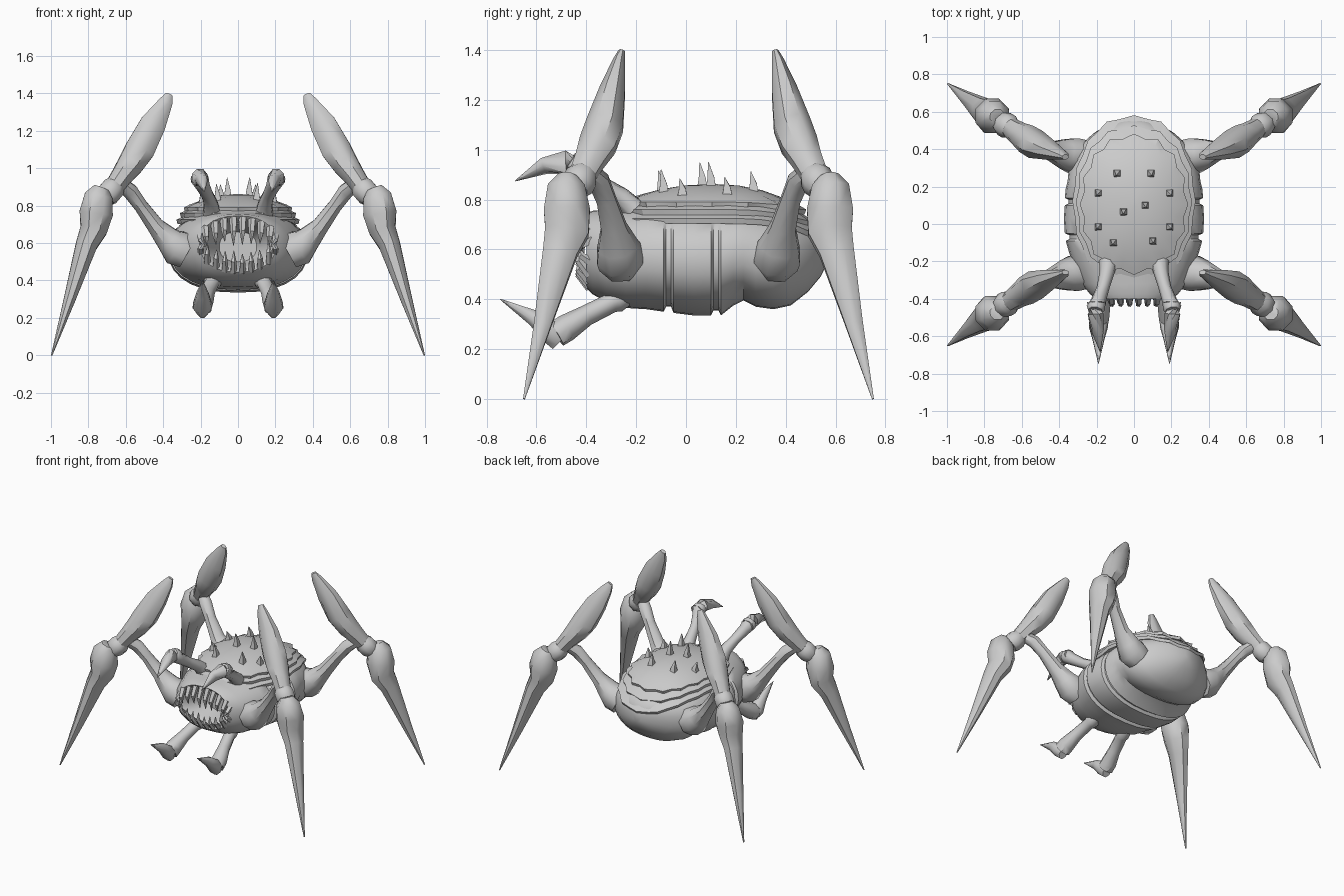
import bpy, bmesh, math, random
from mathutils import Vector

random.seed(4)
MID = 0.05  # leg pairs mirror front to back about this y
grey = bpy.data.materials.new("chitin grey")
grey.diffuse_color = (0.6, 0.6, 0.6, 1)


def finish(name, bm, angle=35):
    bmesh.ops.recalc_face_normals(bm, faces=bm.faces)
    me = bpy.data.meshes.new(name)
    bm.to_mesh(me)
    bm.free()
    me.materials.append(grey)
    me.shade_smooth()
    me.set_sharp_from_angle(angle=math.radians(angle))
    ob = bpy.data.objects.new(name, me)
    bpy.context.collection.objects.link(ob)
    return ob


def loft(bm, rings):
    rows = [[bm.verts.new(p) for p in r] for r in rings]
    n = len(rows[0])
    for a, b in zip(rows, rows[1:]):
        for i in range(n):
            j = (i + 1) % n
            bm.faces.new((a[i], a[j], b[j], b[i]))
    bm.faces.new(rows[0])
    bm.faces.new(rows[-1])


def limb(bm, pts, n=8, sx=1, flip=False):
    """Tapered tube through (x, y, z, radius[, depth radius]) stations."""
    c = [Vector(p[:3]) for p in pts]
    rings = []
    for i, p in enumerate(pts):
        t = (c[min(i + 1, len(c) - 1)] - c[max(i - 1, 0)]).normalized()
        u = t.cross(Vector((0, 1, 0.03))).normalized()
        v = u.cross(t)
        ring = []
        for k in range(n):
            a = math.tau * (k + 0.5) / n
            q = c[i] + u * p[3] * math.cos(a) + v * p[-1] * math.sin(a)
            ring.append((sx * q.x, 2 * MID - q.y if flip else q.y, q.z))
        rings.append(ring)
    loft(bm, rings)


# Body: rings along y (y, half width, bottom, top); the first rings line the mouth
SECTIONS = [(-0.22, 0.10, 0.50, 0.66), (-0.33, 0.16, 0.48, 0.71), (-0.385, 0.185, 0.465, 0.725),
            (-0.40, 0.205, 0.445, 0.745), (-0.375, 0.235, 0.42, 0.755), (-0.32, 0.28, 0.39, 0.76),
            (-0.24, 0.315, 0.365, 0.77), (-0.16, 0.345, 0.36, 0.78), (-0.09, 0.365, 0.35, 0.78),
            (-0.08, 0.345, 0.37, 0.78), (-0.06, 0.345, 0.37, 0.78), (-0.05, 0.37, 0.345, 0.78),
            (0.03, 0.375, 0.335, 0.78), (0.10, 0.37, 0.335, 0.78), (0.11, 0.35, 0.355, 0.78),
            (0.13, 0.35, 0.355, 0.78), (0.14, 0.37, 0.335, 0.78), (0.19, 0.365, 0.375, 0.78),
            (0.23, 0.355, 0.395, 0.78), (0.28, 0.35, 0.37, 0.77), (0.35, 0.335, 0.36, 0.76),
            (0.42, 0.29, 0.375, 0.74), (0.49, 0.21, 0.43, 0.72), (0.54, 0.12, 0.49, 0.68),
            (0.57, 0.03, 0.55, 0.62)]
bm = bmesh.new()
rings = []
for y, w, lo, hi in SECTIONS:
    ring = []
    for k in range(28):
        a = math.tau * k / 28
        ca, sa = math.cos(a), math.sin(a)
        ring.append((w * math.copysign(abs(ca) ** 0.85, ca), y,
                     (lo + hi) / 2 + (hi - lo) / 2 * math.copysign(abs(sa) ** 0.9, sa)))
    rings.append(ring)
loft(bm, rings)
finish("body", bm, 40)


# Carapace: overlapping domes with jagged rims
def dome_z(s, t, rim, top, drop):
    return rim + (top - rim) * (1 - s ** 2.2) - drop * max(0, t) ** 3


def shell(name, y0, y1, w, rim, top, drop, jag, n=32):
    yc, hl = (y0 + y1) / 2, (y1 - y0) / 2
    bm = bmesh.new()
    rings = []
    for s, dz in ((0.04, 0), (0.3, 0), (0.55, 0), (0.75, 0), (0.9, 0), (1, 0), (0.98, -0.025), (0.85, -0.03)):
        ring = []
        for k in range(n):
            a = math.tau * k / n + math.pi / 2
            r = s * (1 + (jag if k % 2 == 0 else -jag) * (s > 0.85))
            ca, sa = math.cos(a), math.sin(a)
            x = w * r * math.copysign(abs(ca) ** 0.85, ca)
            z = dome_z(s, s * sa, rim, top, drop) + dz
            ring.append((x, yc + hl * r * sa, z))
        rings.append(ring)
    loft(bm, rings)
    finish(name, bm, 30)


shell("lower_shell", -0.33, 0.575, 0.325, 0.725, 0.80, 0.09, 0.015)
shell("middle_shell", -0.29, 0.52, 0.305, 0.76, 0.83, 0.06, 0.02)
shell("upper_shell", -0.26, 0.47, 0.28, 0.79, 0.862, 0.03, 0.035)

# Back spikes: small four-sided cones
bm = bmesh.new()
for x, y, h in ((-0.09, 0.27, 0.07), (0.09, 0.27, 0.07), (-0.19, 0.165, 0.06), (0.19, 0.165, 0.06),
                (-0.055, 0.065, 0.09), (0.06, 0.10, 0.09), (-0.19, -0.015, 0.06), (0.19, -0.015, 0.06),
                (-0.11, -0.10, 0.085), (0.10, -0.09, 0.085)):
    s = math.hypot(x / 0.28, (y - 0.105) / 0.365)
    z = dome_z(s, 0, 0.79, 0.862, 0)
    limb(bm, [(x, y, z - 0.02, 0.03), (x, y, z + h * 0.3, 0.02), (x * 1.05, y - 0.01, z + h, 0.002)], 4)
finish("back_spikes", bm)

# Teeth: curved fangs along both lips, plus corner fangs
bm = bmesh.new()
for i in range(8):
    f = (i - 3.5) / 3.5
    up = 0.715 - 0.05 * f * f
    lo = 0.465 + 0.05 * f * f
    h = random.uniform(0.10, 0.13) * (1 - 0.25 * f * f)
    limb(bm, [(0.175 * f, -0.385, up + 0.02, 0.022), (0.17 * f, -0.42, up - h * 0.4, 0.017),
              (0.165 * f, -0.41, up - h, 0.002)], 5)
    h = random.uniform(0.07, 0.10)
    limb(bm, [(0.165 * f, -0.385, lo - 0.02, 0.02), (0.165 * f, -0.43, lo + h * 0.4, 0.015),
              (0.16 * f, -0.425, lo + h, 0.002)], 5)
for sx in (1, -1):
    for z, d in ((0.64, -0.06), (0.55, 0.06)):
        limb(bm, [(0.20, -0.375, z, 0.022), (0.20, -0.42, z + d * 0.4, 0.015), (0.175, -0.43, z + d, 0.002)], 5, sx)
finish("teeth", bm)

# Legs: hip, raised blade segment, collar and pointed shin, four times
HIP = [(0.27, -0.265, 0.545, 0.09, 0.09), (0.325, -0.265, 0.575, 0.105, 0.1), (0.37, -0.275, 0.615, 0.075, 0.085),
       (0.44, -0.29, 0.69, 0.05, 0.055), (0.52, -0.32, 0.80, 0.04, 0.042), (0.575, -0.35, 0.875, 0.045, 0.045),
       (0.62, -0.385, 0.91, 0.04, 0.04)]
BLADE = [(0.367, -0.258, 1.395, 0.02, 0.014), (0.385, -0.268, 1.355, 0.04, 0.026), (0.455, -0.295, 1.235, 0.075, 0.055),
         (0.525, -0.325, 1.10, 0.085, 0.08), (0.575, -0.355, 1.02, 0.075, 0.08), (0.62, -0.385, 0.96, 0.062, 0.065),
         (0.69, -0.435, 0.86, 0.05, 0.05)]
COLLAR = [(0.655, -0.405, 0.91, 0.055), (0.67, -0.42, 0.89, 0.068), (0.695, -0.435, 0.86, 0.068),
          (0.71, -0.445, 0.84, 0.055)]
SHIN = [(0.73, -0.475, 0.895, 0.045, 0.04), (0.745, -0.48, 0.855, 0.08, 0.08), (0.758, -0.478, 0.76, 0.097, 0.1),
        (0.772, -0.478, 0.67, 0.078, 0.095), (0.81, -0.505, 0.59, 0.062, 0.075), (0.90, -0.575, 0.30, 0.034, 0.038),
        (0.996, -0.65, 0.0, 0.004, 0.004)]
for flip, end in ((False, "front"), (True, "rear")):
    for sx, side in ((1, "right"), (-1, "left")):
        for part, pts in (("hip", HIP), ("blade", BLADE), ("collar", COLLAR), ("shin", SHIN)):
            bm = bmesh.new()
            limb(bm, pts, 8, sx, flip)
            finish(f"{end}_{side}_leg_{part}", bm, 45)

# Front claws: flared stalk and hooked tip, above and below the mouth
UPPER_STALK = [(0.14, -0.21, 0.76, 0.05), (0.145, -0.26, 0.81, 0.04), (0.165, -0.34, 0.86, 0.034),
               (0.19, -0.41, 0.91, 0.04), (0.205, -0.45, 0.945, 0.05), (0.207, -0.465, 0.955, 0.04)]
UPPER_CLAW = [(0.205, -0.42, 0.94, 0.05, 0.04), (0.205, -0.48, 0.95, 0.05, 0.045),
              (0.195, -0.57, 0.935, 0.034, 0.034), (0.18, -0.685, 0.875, 0.002, 0.002)]
LOWER_STALK = [(0.13, -0.24, 0.42, 0.045), (0.135, -0.28, 0.395, 0.05), (0.14, -0.30, 0.385, 0.04),
               (0.165, -0.40, 0.335, 0.042), (0.185, -0.48, 0.285, 0.055), (0.19, -0.52, 0.26, 0.055)]
LOWER_CLAW = [(0.19, -0.505, 0.23, 0.03, 0.045), (0.19, -0.54, 0.265, 0.055, 0.05),
              (0.19, -0.61, 0.325, 0.035, 0.035), (0.19, -0.745, 0.40, 0.002, 0.002)]
for sx, side in ((1, "right"), (-1, "left")):
    for part, pts in (("upper_stalk", UPPER_STALK), ("upper_claw", UPPER_CLAW),
                      ("lower_stalk", LOWER_STALK), ("lower_claw", LOWER_CLAW)):
        bm = bmesh.new()
        limb(bm, pts, 8, sx)
        finish(f"{side}_{part}", bm, 45)
